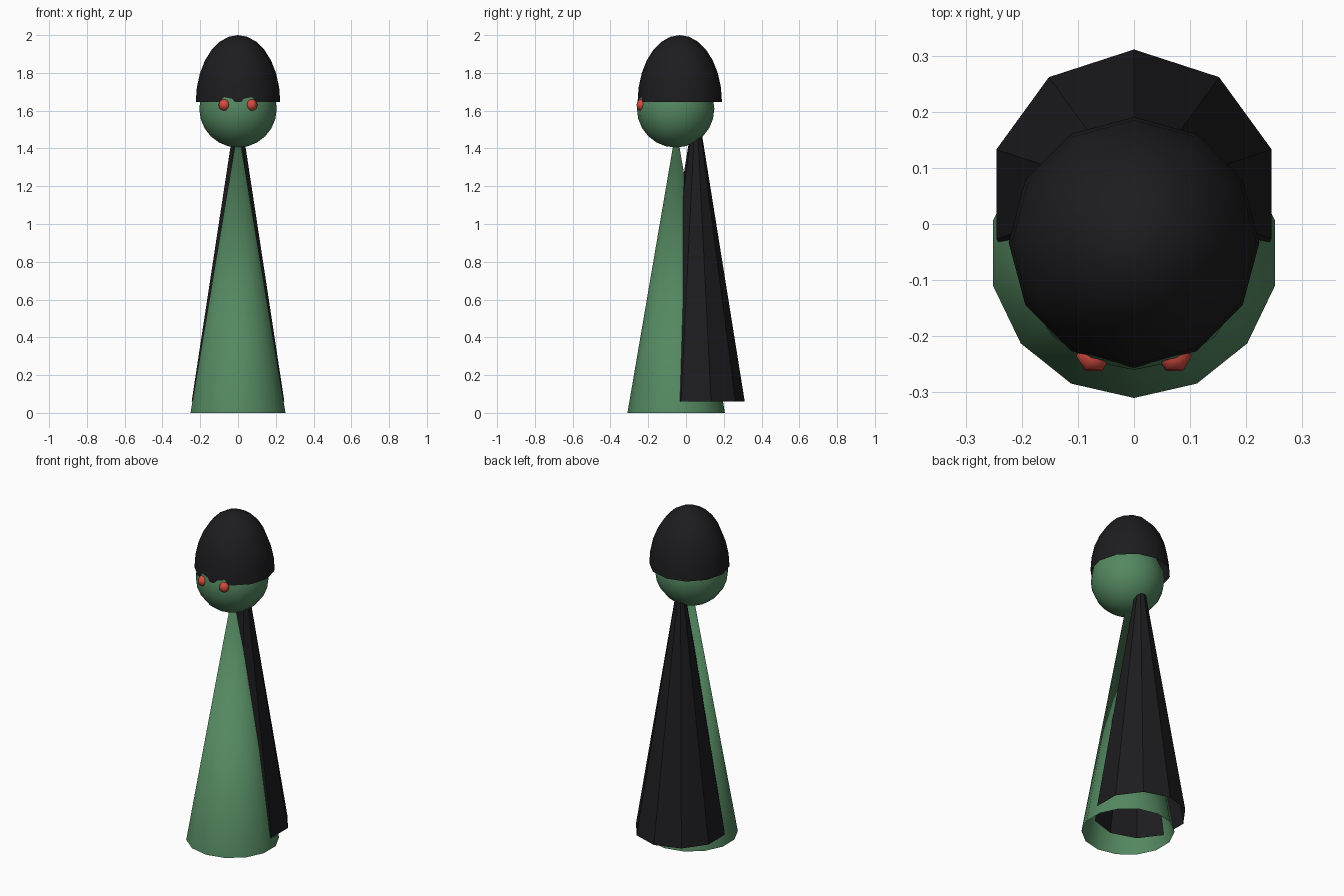
import bpy, bmesh
from math import sin, cos, pi

if "Cube" in bpy.data.objects:
    bpy.data.objects.remove(bpy.data.objects["Cube"])


def material(name, rgb):
    m = bpy.data.materials.new(name)
    m.diffuse_color = (*rgb, 1)
    m.use_nodes = True
    m.node_tree.nodes["Principled BSDF"].inputs["Base Color"].default_value = m.diffuse_color
    return m


GREEN = material("green", (0.09, 0.25, 0.12))
BLACK = material("black", (0.012, 0.012, 0.014))
RED = material("red", (0.65, 0.07, 0.05))


def lathe(name, profile, sides, centre, mat, start=pi / 2, smooth=True):
    """Spin (radius, z) points around a vertical axis; the ends stay open unless radius is 0."""
    bm = bmesh.new()
    rings = []
    for r, z in profile:
        angles = [start + 2 * pi * i / sides for i in range(sides)]
        rings.append([bm.verts.new((r * cos(a), r * sin(a), z)) for a in angles])
    for low, high in zip(rings, rings[1:]):
        for i in range(sides):
            j = (i + 1) % sides
            bm.faces.new((low[i], low[j], high[j], high[i]))
    bmesh.ops.remove_doubles(bm, verts=bm.verts, dist=1e-5)
    for f in bm.faces:
        f.smooth = smooth
    mesh = bpy.data.meshes.new(name)
    bm.to_mesh(mesh)
    bm.free()
    mesh.materials.append(mat)
    ob = bpy.data.objects.new(name, mesh)
    ob.location = centre
    bpy.context.collection.objects.link(ob)
    return ob


def arc(r, height, rings, first):
    """Elliptic profile from angle `first` up to the top pole."""
    pts = []
    for i in range(rings + 1):
        a = first + (pi / 2 - first) * i / rings
        pts.append((abs(r * cos(a)) if abs(cos(a)) > 1e-6 else 0, height * sin(a)))
    return pts


# Hollow robe cone and the cloak cone overlapping it behind
lathe("robe", [(0.258, 0), (0, 1.51)], 14, (0, -0.052, 0), GREEN)
lathe("cloak", [(0.258, 0), (0, 1.61)], 10, (0, 0.053, 0.06), BLACK, smooth=False)

# Head and open-bottomed hat
lathe("head", arc(0.205, 0.205, 12, -pi / 2), 16, (0, -0.055, 1.61), GREEN)
lathe("hat", arc(0.2235, 0.355, 7, 0), 12, (0, -0.033, 1.645), BLACK)

# Eyes
for side, x in (("left", -0.072), ("right", 0.072)):
    lathe(side + "_eye", arc(0.031, 0.031, 8, -pi / 2), 6, (x, -0.235, 1.63), RED, start=0)
